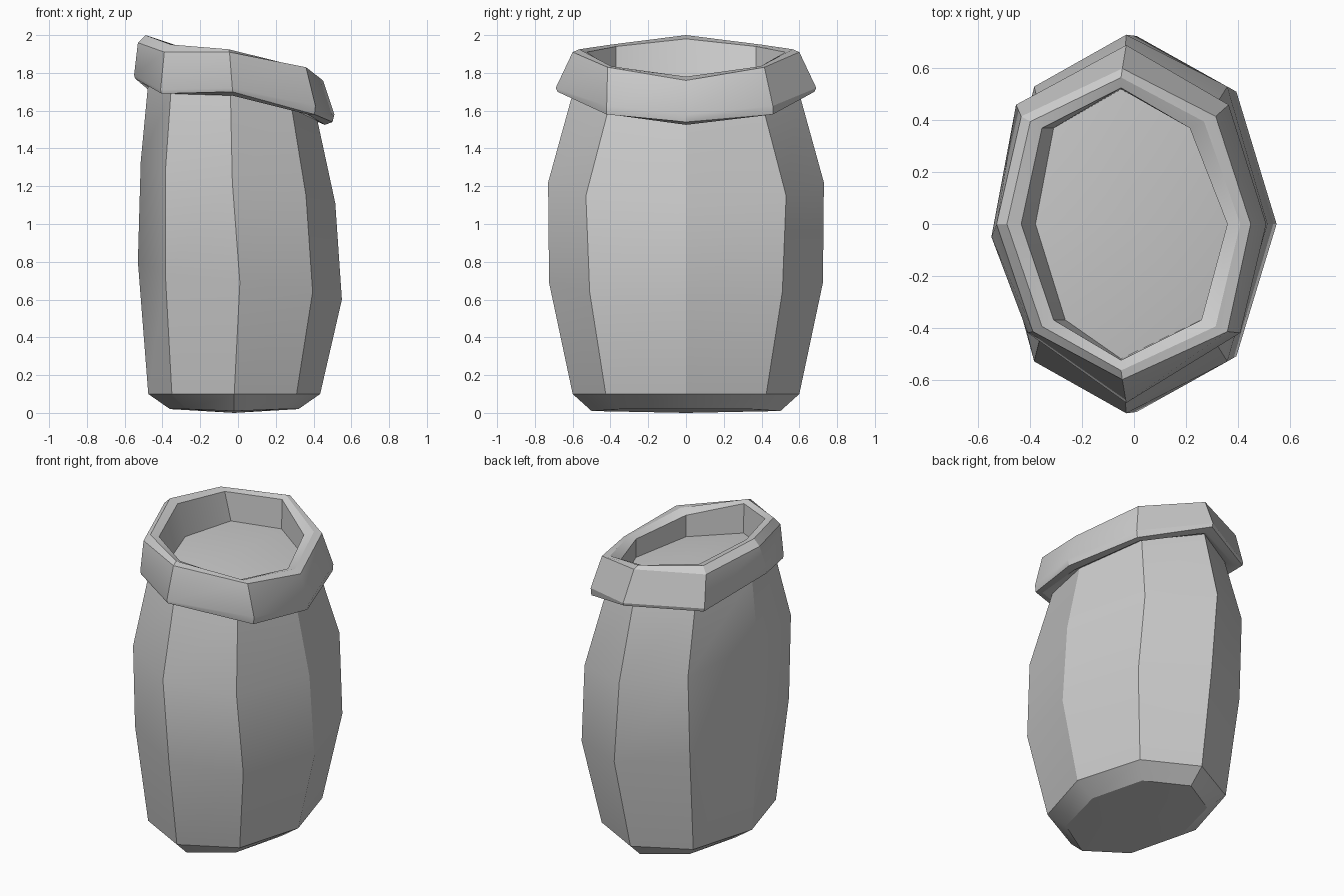
import bpy, bmesh

if "Cube" in bpy.data.objects:
    bpy.data.objects.remove(bpy.data.objects["Cube"])


def ring(pts, yd, yf, shift=0.0, left_y=0.0, ydb=None):
    """Eight-sided ring; pts = (x, z) for left, left diagonal, front, right diagonal, right."""
    l, dl, f, dr, r = pts
    b = ydb or yd
    return [(l[0], left_y, l[1]), (dl[0], -yd, dl[1]), (f[0], -yf, f[1]), (dr[0], -yd, dr[1]),
            (r[0], 0, r[1]), (dr[0] + shift, b, dr[1]), (f[0], yf, f[1]), (dl[0] + shift, b, dl[1])]


def loft(name, rings, start_tip=None, end_tip=None):
    """Skin consecutive rings, optionally closing either end with a fan."""
    bm = bmesh.new()
    loops = [[bm.verts.new(p) for p in r] for r in rings]
    for a, b in zip(loops, loops[1:]):
        for i in range(8):
            j = (i + 1) % 8
            bm.faces.new((a[i], a[j], b[j], b[i]))
    for loop, tip, flip in ((loops[0], start_tip, True), (loops[-1], end_tip, False)):
        if tip:
            c = bm.verts.new(tip)
            for i in range(8):
                tri = (loop[i], loop[(i + 1) % 8], c)
                bm.faces.new(tri[::-1] if flip else tri)
    me = bpy.data.meshes.new(name)
    bm.to_mesh(me)
    bm.free()
    ob = bpy.data.objects.new(name, me)
    bpy.context.collection.objects.link(ob)
    bpy.ops.object.select_all(action='DESELECT')
    ob.select_set(True)
    bpy.context.view_layer.objects.active = ob
    bpy.ops.object.shade_smooth_by_angle(angle=0.52)
    return ob


# Bulging, slightly leaning sack body
neck = ring([(-.475, 1.75), (-.355, 1.70), (-.04, 1.69), (.285, 1.61), (.42, 1.55)], .41, .60)
loft("sack_body", [
    ring([(-.36, .02), (-.27, .02), (-.02, .01), (.23, .02), (.32, .02)], .35, .50),
    ring([(-.475, .10), (-.35, .10), (-.02, .10), (.31, .10), (.435, .10)], .425, .60),
    ring([(-.53, .80), (-.385, .74), (.01, .69), (.395, .64), (.55, .60)], .51, .725),
    ring([(-.515, 1.33), (-.385, 1.27), (-.03, 1.22), (.36, 1.15), (.515, 1.11)], .53, .73),
    neck], start_tip=(-.02, 0, 0))

# Rolled collar: underside, outer band, rounded crest, inner wall
S = -.045
floor = ring([(-.38, 1.78), (-.265, 1.76), (-.05, 1.72), (.26, 1.67), (.36, 1.65)], .37, .52, S)
loft("rolled_collar", [
    neck,
    ring([(-.50, 1.75), (-.37, 1.69), (-.03, 1.68), (.37, 1.58), (.46, 1.525)], .40, .63, S, -.03, .43),
    ring([(-.545, 1.77), (-.405, 1.69), (-.03, 1.70), (.405, 1.58), (.50, 1.54)], .42, .68, S, -.05, .46),
    ring([(-.55, 1.79), (-.41, 1.71), (-.03, 1.72), (.41, 1.625), (.51, 1.58)], .42, .69, S, -.05, .46),
    ring([(-.53, 1.96), (-.39, 1.91), (-.045, 1.91), (.36, 1.83), (.45, 1.76)], .415, .60, S),
    ring([(-.49, 2.0), (-.355, 1.95), (-.05, 1.925), (.315, 1.835), (.41, 1.78)], .395, .565, S),
    ring([(-.435, 1.98), (-.31, 1.94), (-.05, 1.91), (.26, 1.81), (.36, 1.77)], .37, .525, S),
    floor])

# Slightly domed contents inside the mouth
loft("sack_contents", [floor], end_tip=(-.02, 0, 1.76))
